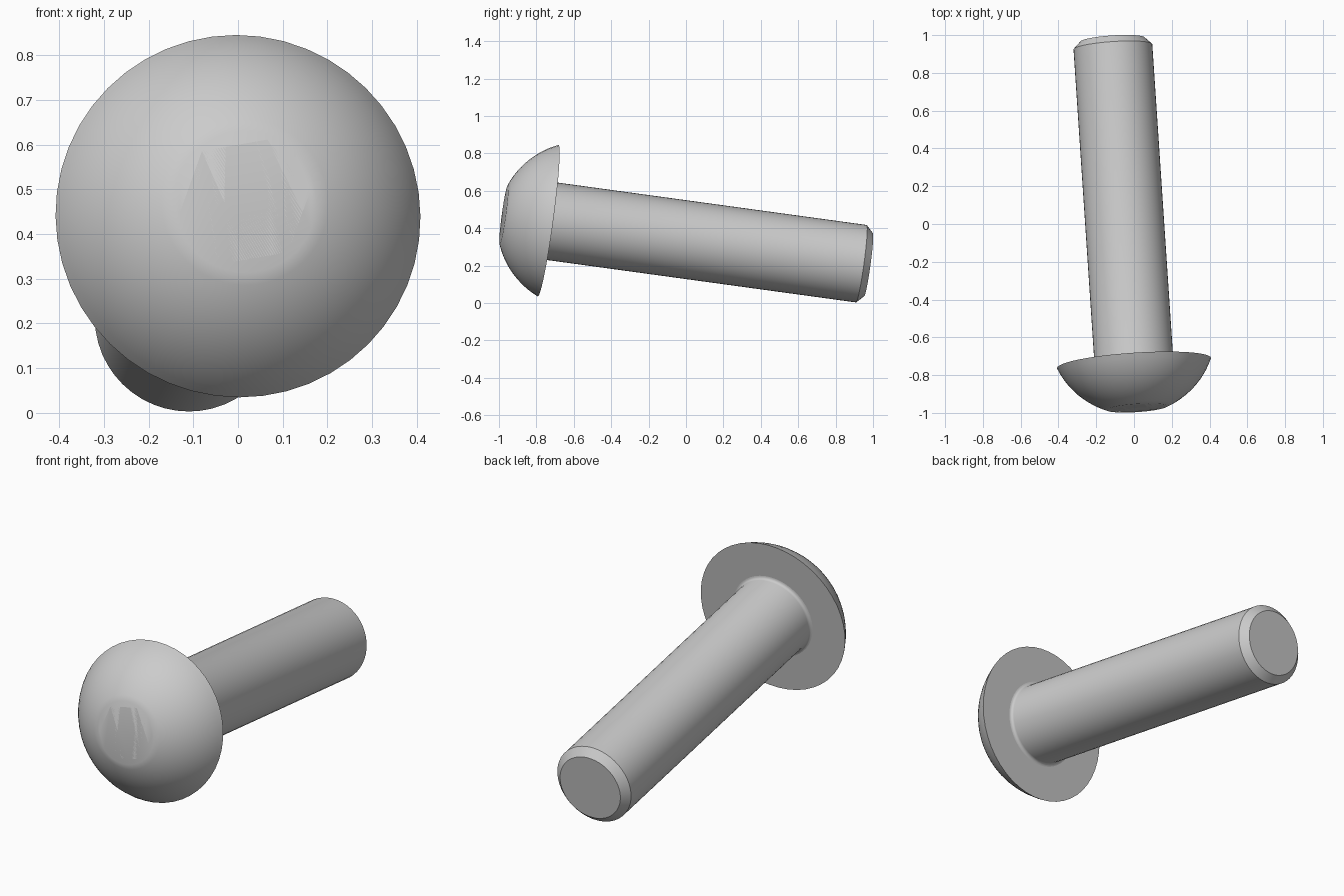
import bpy, bmesh, math
from mathutils import Matrix, Vector

if "Cube" in bpy.data.objects:
    bpy.data.objects.remove(bpy.data.objects["Cube"], do_unlink=True)

SIDES = 48
HEAD_R, HEAD_H, FLAT_R = 0.409, 0.24, 0.16
SHAFT_R, LENGTH, CHAMFER, FILLET = 0.209, 1.732, 0.038, 0.016
HEX_R, HEX_DEPTH, HEX_TURN = 0.149, 0.135, math.radians(10)

steel = bpy.data.materials.new("steel grey")
steel.use_nodes = True
grey = (0.6, 0.6, 0.6, 1)
steel.diffuse_color = grey
steel.node_tree.nodes["Principled BSDF"].inputs["Base Color"].default_value = grey

bm = bmesh.new()


def ring(radius, z, sides=SIDES, turn=0.0):
    """Closed loop of edges around the bolt axis."""
    verts = [bm.verts.new((radius * math.cos(turn + math.tau * i / sides),
                           radius * math.sin(turn + math.tau * i / sides), z))
             for i in range(sides)]
    edges = [bm.edges.new((verts[i], verts[(i + 1) % sides])) for i in range(sides)]
    return verts, edges


def bridge(a, b):
    bmesh.ops.bridge_loops(bm, edges=a[1] + b[1])


# Domed head: arc of a sphere centred on the axis behind the rim
drop = (HEAD_R**2 - FLAT_R**2 - HEAD_H**2) / (2 * HEAD_H)
sphere_r = math.hypot(HEAD_R, drop)
start, end = math.atan2(HEAD_H + drop, FLAT_R), math.atan2(drop, HEAD_R)
STEPS = 12
profile = []
for i in range(STEPS + 1):
    a = start + (end - start) * i / STEPS
    profile.append((sphere_r * math.cos(a), sphere_r * math.sin(a) - drop))

# Fillet under the head, then shaft and chamfered tip
for i in range(5):
    a = math.pi / 2 * i / 4
    profile.append((SHAFT_R + FILLET * (1 - math.sin(a)), -FILLET * (1 - math.cos(a))))
profile += [(SHAFT_R, -LENGTH + CHAMFER), (SHAFT_R - CHAMFER, -LENGTH)]

rings = [ring(r, z) for r, z in profile]
for a, b in zip(rings, rings[1:]):
    bridge(a, b)
bm.faces.new(rings[-1][0])

# Hexagonal socket
mouth = ring(HEX_R, HEAD_H, 6, HEX_TURN)
floor = ring(HEX_R, HEAD_H - HEX_DEPTH, 6, HEX_TURN)
bridge(rings[0], mouth)
bridge(mouth, floor)
bm.faces.new(floor[0])
bmesh.ops.recalc_face_normals(bm, faces=bm.faces)

# Tilt the axis: local z points out of the head
axis = Vector((0.0667, -1, 0.1372)).normalized()
side = Vector((0, 0, 1)).cross(axis).normalized()
up = axis.cross(side)
tilt = Matrix((side, up, axis)).transposed().to_4x4()
bm.transform(Matrix.Translation((0, -0.737, 0.44)) @ tilt)

mesh = bpy.data.meshes.new("button_head_bolt")
bm.to_mesh(mesh)
bm.free()
mesh.materials.append(steel)
bolt = bpy.data.objects.new("button_head_bolt", mesh)
bpy.context.collection.objects.link(bolt)
bpy.ops.object.select_all(action="DESELECT")
bolt.select_set(True)
bpy.context.view_layer.objects.active = bolt
bpy.ops.object.shade_smooth_by_angle(angle=math.radians(30))
